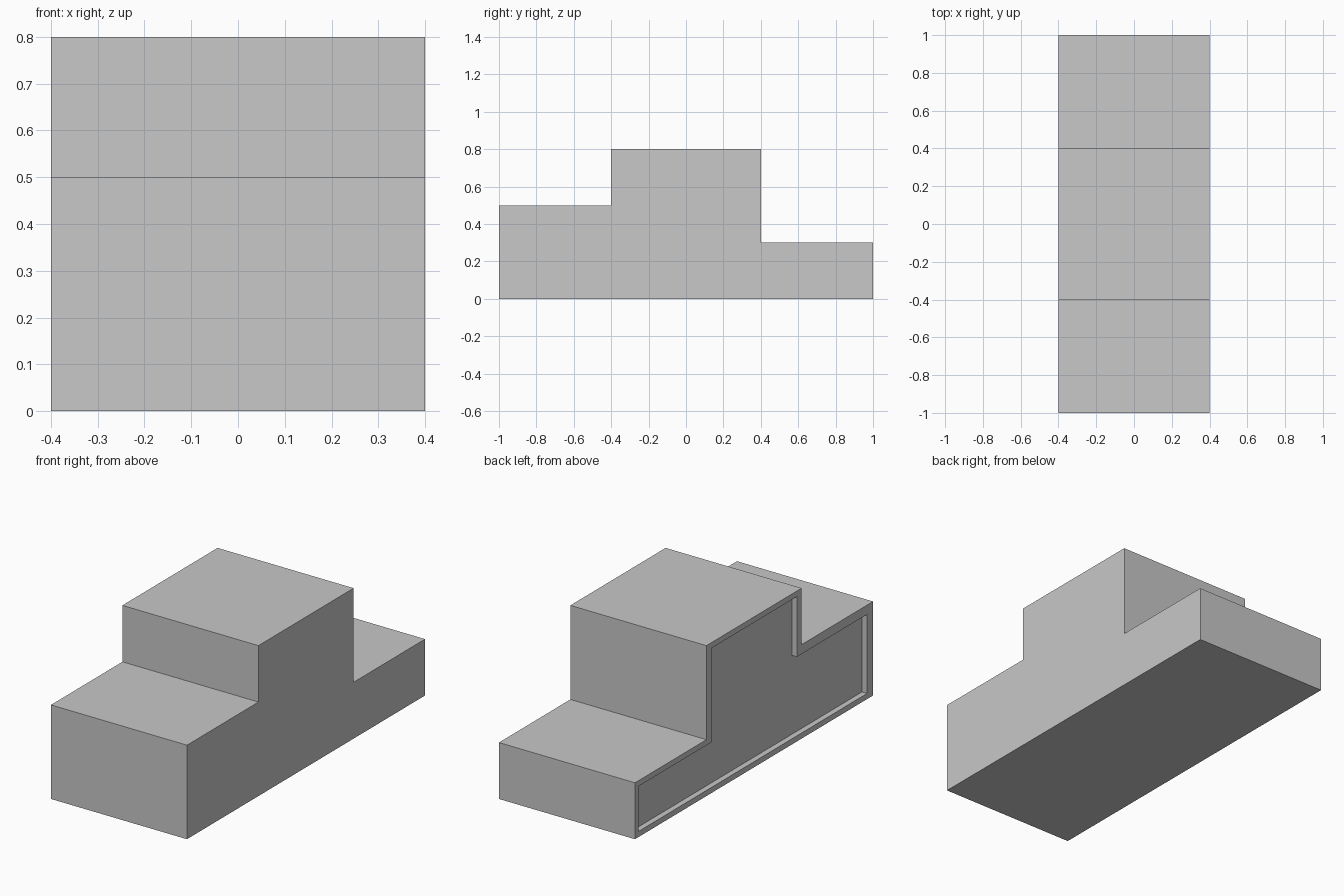
import bpy
import bmesh

cube = bpy.data.objects.get("Cube")
if cube:
    bpy.data.objects.remove(cube, do_unlink=True)


def make_material(name, colour):
    mat = bpy.data.materials.new(name)
    mat.use_nodes = True
    mat.diffuse_color = colour
    mat.node_tree.nodes["Principled BSDF"].inputs["Base Color"].default_value = colour
    return mat


def stepped_profile(front, step_front, step_back, back, base, low, mid, top):
    """Side outline as (y, z): mid-height front, tall centre, low back."""
    return [(front, base), (back, base), (back, low), (step_back, low),
            (step_back, top), (step_front, top), (step_front, mid), (front, mid)]


def lofted_solid(name, sections, mat):
    """Join outlines placed at successive x positions and cap both ends."""
    bm = bmesh.new()
    rings = [[bm.verts.new((x, y, z)) for y, z in outline] for x, outline in sections]
    for a, b in zip(rings, rings[1:]):
        for i in range(len(a)):
            j = (i + 1) % len(a)
            bm.faces.new((a[i], a[j], b[j], b[i]))
    bm.faces.new(rings[0])
    bm.faces.new(rings[-1])
    bmesh.ops.recalc_face_normals(bm, faces=bm.faces)
    mesh = bpy.data.meshes.new(name)
    bm.to_mesh(mesh)
    bm.free()
    mesh.materials.append(mat)
    obj = bpy.data.objects.new(name, mesh)
    bpy.context.collection.objects.link(obj)
    return obj


grey = make_material("plain grey", (0.58, 0.58, 0.58, 1))
half_width, recess_depth = 0.4, 0.03

# Three-level block with a shallow recessed panel in its right side
outer = stepped_profile(-1, -0.4, 0.4, 1, 0, 0.3, 0.5, 0.8)
inner = stepped_profile(-0.95, -0.36, 0.355, 0.97, 0.03, 0.27, 0.45, 0.77)
lofted_solid("stepped_block", [
    (half_width, outer),
    (-half_width, outer),
    (-half_width, inner),
    (recess_depth - half_width, inner),
], grey)
